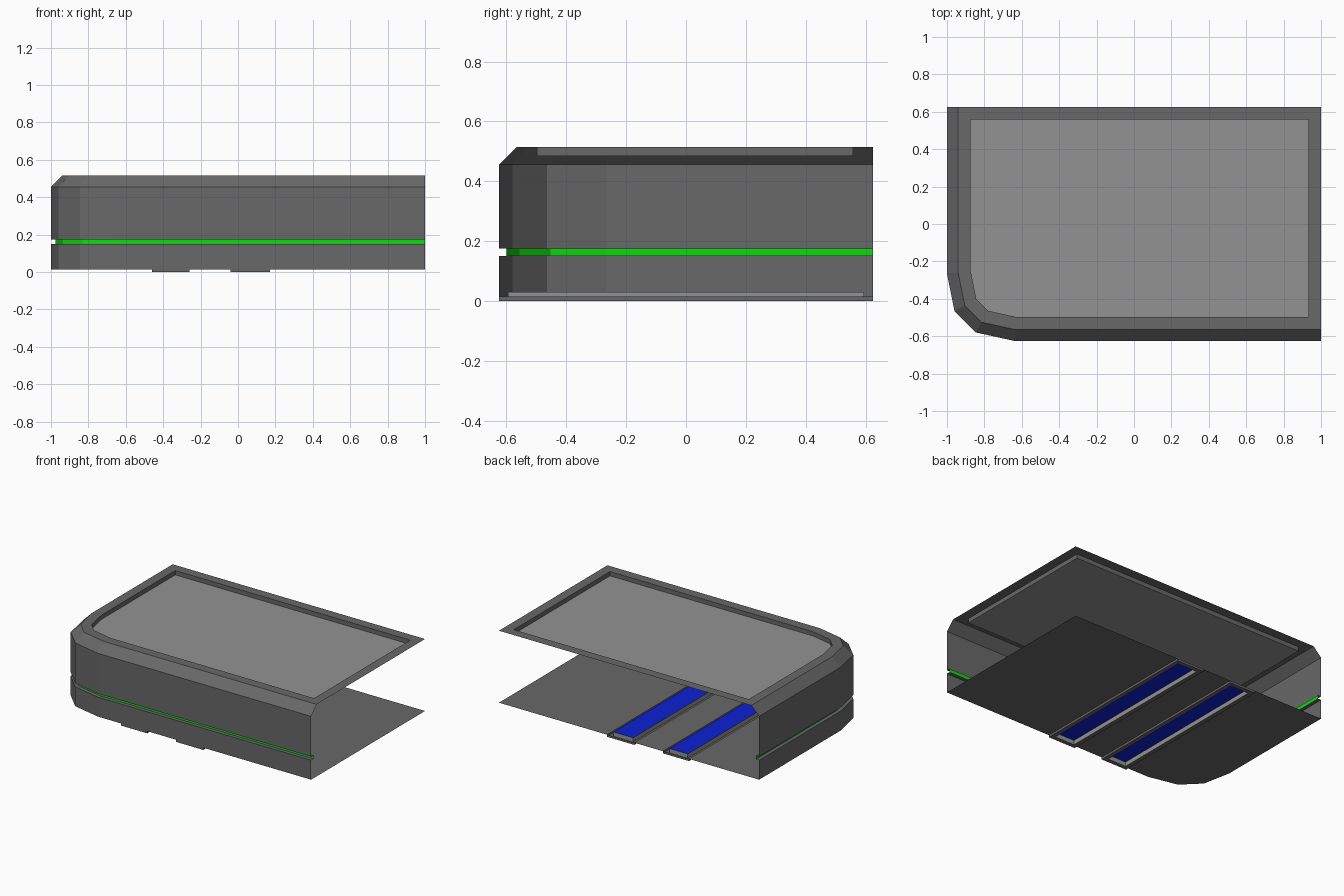
import bpy
from mathutils import Vector

if "Cube" in bpy.data.objects:
    bpy.data.objects.remove(bpy.data.objects["Cube"])


def material(name, rgb):
    m = bpy.data.materials.new(name)
    m.diffuse_color = (*rgb, 1.0)
    m.use_nodes = True
    m.node_tree.nodes["Principled BSDF"].inputs["Base Color"].default_value = m.diffuse_color
    return m


DARK = material("dark grey", (0.14, 0.14, 0.14))
LIGHT = material("light grey", (0.29, 0.29, 0.29))
GREEN = material("green", (0.005, 0.70, 0.005))
BLUE = material("blue", (0.004, 0.015, 0.65))

R, B = 1.0, 0.625            # open right and back sides
# Outline along the front, round the corner and along the left side
PATH = [Vector(p) for p in ((R, -B), (-0.64, -B), (-0.845, -0.58),
                            (-0.96, -0.465), (-1.0, -0.265), (-1.0, B))]


def offset(d):
    """Outline moved inwards by d with mitred corners; the ends slide along the open sides."""
    normals = []
    for a, b in zip(PATH, PATH[1:]):
        t = (b - a).normalized()
        normals.append(Vector((t.y, -t.x)))
    out = []
    for i, p in enumerate(PATH):
        n0 = normals[max(i - 1, 0)]
        n1 = normals[min(i, len(normals) - 1)]
        out.append(p + (n0 + n1) * (d / (1 + n0.dot(n1))))
    return out


def ring(d, z, close=None):
    """Outline ring at height z; close adds the back right corner, inset by that amount."""
    pts = offset(d)
    if close is not None:
        pts[0].x = R - close
        pts[-1].y = B - close
        pts.append(Vector((R - close, B - close)))
    return [(p.x, p.y, z) for p in pts]


def build(name, polygons, mats):
    """polygons: list of (corner points, material index)."""
    verts, faces, lookup = [], [], {}
    for pts, _ in polygons:
        face = []
        for p in pts:
            key = tuple(round(c, 5) for c in p)
            if key not in lookup:
                lookup[key] = len(verts)
                verts.append(key)
            face.append(lookup[key])
        faces.append(face)
    mesh = bpy.data.meshes.new(name)
    mesh.from_pydata(verts, [], faces)
    for m in mats:
        mesh.materials.append(m)
    for poly, (_, idx) in zip(mesh.polygons, polygons):
        poly.material_index = idx
    mesh.update()
    obj = bpy.data.objects.new(name, mesh)
    bpy.context.collection.objects.link(obj)
    return obj


def bridge(a, b, idx=0, closed=False):
    n = len(a)
    return [([a[i], a[(i + 1) % n], b[(i + 1) % n], b[i]], idx)
            for i in range(n if closed else n - 1)]


# Body wall: chamfer, upper wall, recessed green band, lower wall
Z_TOP, Z_LOW = 0.515, 0.015
profile = [(0.06, Z_TOP, 0), (0, 0.455, 0), (0, 0.175, 0), (0.025, 0.175, 1),
           (0.025, 0.15, 0), (0, 0.15, 0), (0, Z_LOW, 0)]
walls = []
for (d0, z0, idx), (d1, z1, _) in zip(profile, profile[1:]):
    walls += bridge(ring(d0, z0), ring(d1, z1), idx)
build("body_wall", walls, [DARK, GREEN])

# Lid: flat rim around a sunken light panel
inset = 0.067
floor = ring(0.06 + inset, 0.485, inset)
lip = ring(0.06 + inset, Z_TOP, inset)
edge = ring(0.06, Z_TOP, 0)
build("lid", [(floor[::-1], 1)] + bridge(floor, lip, 0, True)
      + bridge(lip, edge, 0, True), [DARK, LIGHT])

# Bottom: three plates with gaps for the two rails
RAILS = [(-0.46, -0.26), (-0.04, 0.17)]
(a0, a1), (b0, b1) = RAILS
left = [(p.x, p.y, Z_LOW) for p in PATH[1:]]


def plate(x0, x1):
    return [(x0, -B, Z_LOW), (x0, B, Z_LOW), (x1, B, Z_LOW), (x1, -B, Z_LOW)]


build("bottom_plate", [(left + [(a0, B, Z_LOW), (a0, -B, Z_LOW)], 0),
                       (plate(a1, b0), 0), (plate(b1, R), 0)], [DARK])

# Foot rails: shallow lowered strip with a blue pad sunk into it
for side, (x0, x1) in zip(("left", "right"), RAILS):
    def loop(i, z):
        return [(x0 + i, -B + i, z), (x0 + i, B - i, z),
                (x1 - i, B - i, z), (x1 - i, -B + i, z)]
    rim = 0.03
    top, low = loop(0, Z_LOW), loop(0, 0.0)
    hole, pad = loop(rim, 0.0), loop(rim, 0.03)
    polys = [([p for p in f[::-1]], i) for f, i in bridge(top, low, 0, True)
             + bridge(low, hole, 0, True) + bridge(hole, pad, 1, True)]
    build(side + "_foot_rail", polys + [(pad, 2)], [DARK, LIGHT, BLUE])
